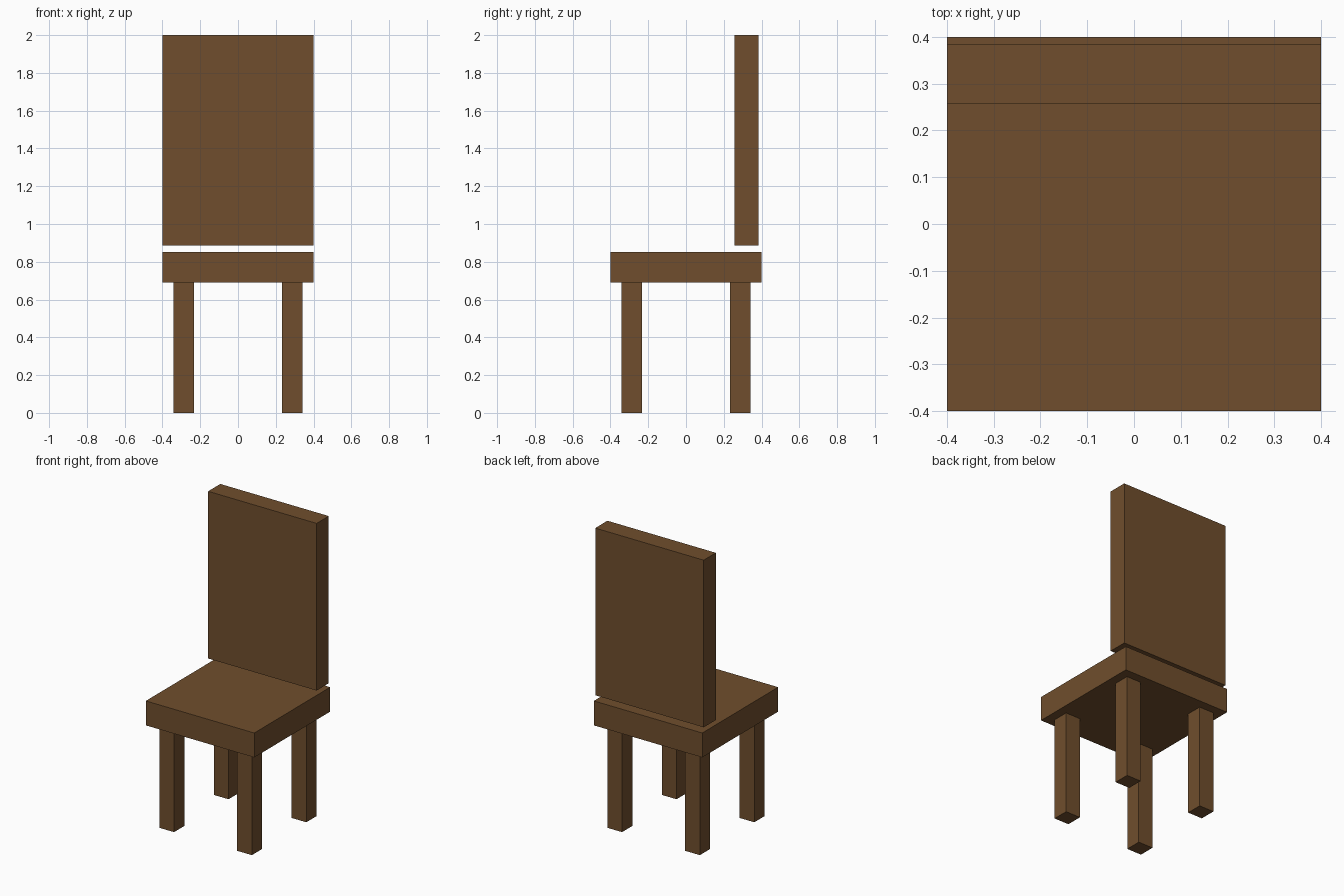
import bpy

if "Cube" in bpy.data.objects:
    bpy.data.objects.remove(bpy.data.objects["Cube"], do_unlink=True)

# Single brown wood colour
WOOD = (0.16, 0.076, 0.026, 1.0)
wood = bpy.data.materials.new("brown_wood")
wood.use_nodes = True
wood.diffuse_color = WOOD
wood.node_tree.nodes["Principled BSDF"].inputs["Base Color"].default_value = WOOD


def box(name, low, high):
    """Flat-shaded box between two opposite corners."""
    centre = [(a + b) / 2 for a, b in zip(low, high)]
    bpy.ops.mesh.primitive_cube_add(size=1, location=centre)
    obj = bpy.context.object
    obj.name = name
    obj.scale = [b - a for a, b in zip(low, high)]
    bpy.ops.object.transform_apply(location=False, rotation=False, scale=True)
    obj.data.materials.append(wood)
    return obj


HALF = 0.4
SEAT_BOTTOM, SEAT_TOP = 0.69, 0.853

# Seat slab
box("seat", (-HALF, -HALF, SEAT_BOTTOM), (HALF, HALF, SEAT_TOP))

# Backrest panel, with a narrow gap above the seat
box("backrest", (-HALF, 0.257, 0.885), (HALF, 0.385, 2.0))

# Four square legs, inset from the seat corners
LEG_CENTRE, LEG_HALF = 0.287, 0.054
for side, sx in (("right", -1), ("left", 1)):
    for end, sy in (("front", -1), ("back", 1)):
        x, y = sx * LEG_CENTRE, sy * LEG_CENTRE
        box(f"{end}_{side}_leg",
            (x - LEG_HALF, y - LEG_HALF, 0),
            (x + LEG_HALF, y + LEG_HALF, SEAT_BOTTOM))
